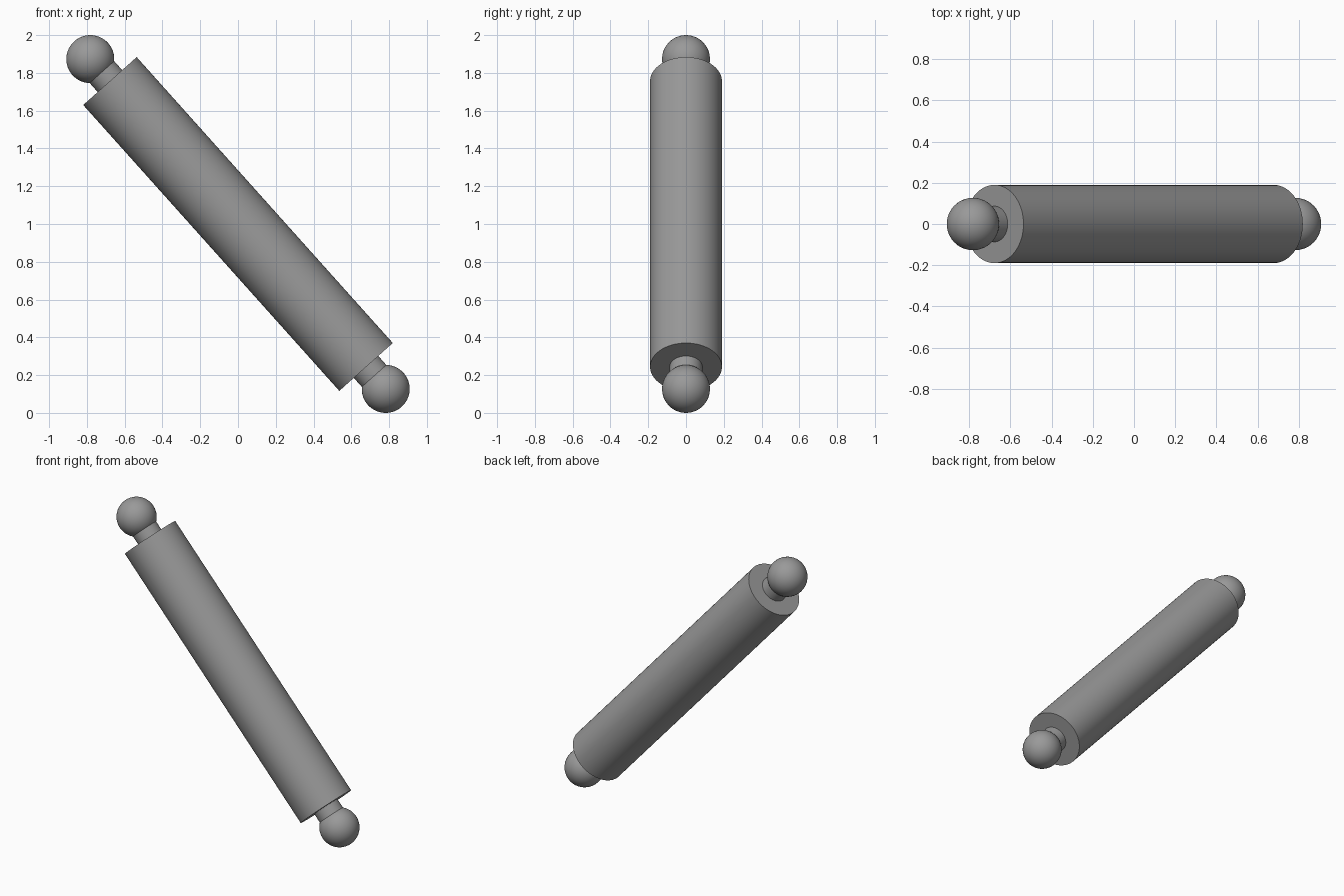
import bpy
import math
from mathutils import Vector

if "Cube" in bpy.data.objects:
    bpy.data.objects.remove(bpy.data.objects["Cube"])

# Tilted axis through the middle of the strut
TILT = -math.atan2(0.782, 0.873)
AXIS = Vector((math.sin(TILT), 0, math.cos(TILT)))
CENTRE = Vector((0, 0, 1))

grey = bpy.data.materials.new("grey")
grey.diffuse_color = (0.32, 0.32, 0.32, 1)
grey.use_nodes = True
grey.node_tree.nodes["Principled BSDF"].inputs["Base Color"].default_value = grey.diffuse_color


def finish(name):
    ob = bpy.context.object
    ob.name = name
    ob.data.materials.append(grey)
    bpy.ops.object.shade_smooth_by_angle(angle=math.radians(35))


def rod(name, radius, start, end):
    bpy.ops.mesh.primitive_cylinder_add(
        vertices=64, radius=radius, depth=abs(end - start),
        location=CENTRE + AXIS * (start + end) / 2, rotation=(0, TILT, 0))
    finish(name)


# Main cylinder
rod("body", 0.19, -1.016, 1.016)

# Neck and ball joint at each end
for side, sign in (("upper", 1), ("lower", -1)):
    rod(side + "_neck", 0.087, sign * 1.0, sign * 1.15)
    bpy.ops.mesh.primitive_uv_sphere_add(
        segments=48, ring_count=24, radius=0.127,
        location=CENTRE + AXIS * sign * 1.172, rotation=(0, TILT, 0))
    finish(side + "_ball")
